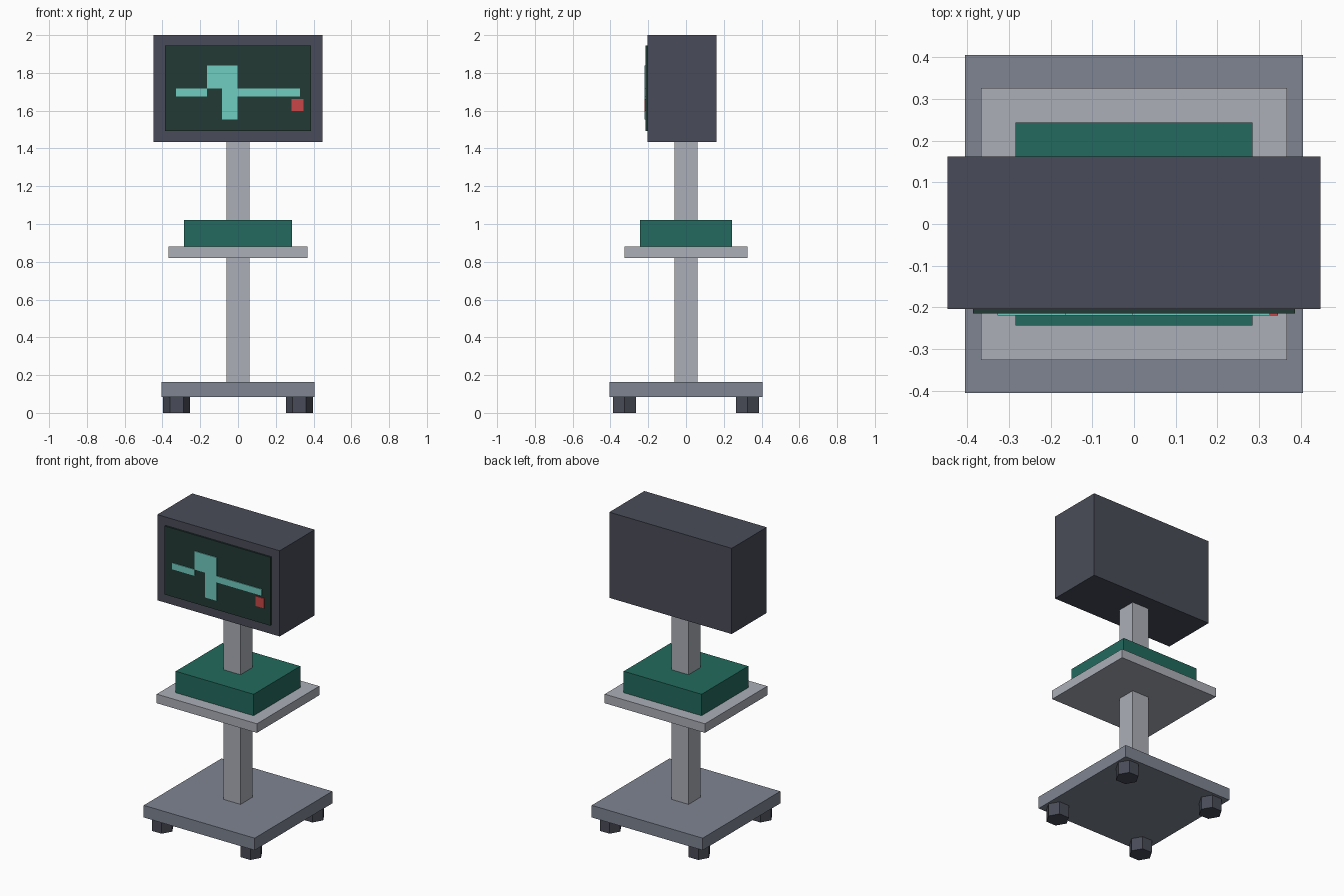
import bpy
import math

if "Cube" in bpy.data.objects:
    bpy.data.objects.remove(bpy.data.objects["Cube"])


def material(name, r, g, b):
    """Flat material from 0-255 sRGB values."""
    def lin(c):
        c /= 255
        return c / 12.92 if c <= 0.04045 else ((c + 0.055) / 1.055) ** 2.4
    m = bpy.data.materials.new(name)
    m.diffuse_color = (lin(r), lin(g), lin(b), 1)
    m.use_nodes = True
    m.node_tree.nodes["Principled BSDF"].inputs["Base Color"].default_value = m.diffuse_color
    return m


DARK = material("dark grey", 73, 76, 88)
SCREEN = material("dark green glass", 35, 58, 52)
TRACE = material("mint", 112, 204, 193)
RED = material("red", 202, 70, 72)
GREEN = material("teal green", 34, 106, 94)
LIGHT = material("light grey", 172, 175, 184)
BASE = material("blue grey", 126, 133, 146)


def finish(name, mat):
    ob = bpy.context.object
    ob.name = name
    ob.data.name = name
    ob.data.materials.append(mat)
    return ob


def box(name, x, y, z, mat):
    """Box spanning the given (min, max) ranges."""
    bpy.ops.mesh.primitive_cube_add(size=1)
    ob = finish(name, mat)
    for v in ob.data.vertices:
        v.co = [r[0] if c < 0 else r[1] for c, r in zip(v.co, (x, y, z))]
    return ob


# Hexagonal feet under the corners
for sx, side in ((-1, "left"), (1, "right")):
    for sy, end in ((-1, "front"), (1, "back")):
        bpy.ops.mesh.primitive_cylinder_add(
            vertices=6, radius=0.071, depth=0.084,
            location=(sx * 0.325, sy * 0.325, 0.042),
            rotation=(0, 0, math.pi / 6))
        finish(f"{end}_{side}_caster", DARK)

# Stand
box("base_plate", (-0.406, 0.406), (-0.406, 0.406), (0.084, 0.164), BASE)
box("post", (-0.062, 0.062), (-0.062, 0.062), (0.164, 1.45), LIGHT)
box("shelf", (-0.367, 0.367), (-0.326, 0.326), (0.82, 0.88), LIGHT)
box("equipment_box", (-0.285, 0.285), (-0.244, 0.244), (0.88, 1.022), GREEN)

# Monitor
box("monitor_case", (-0.448, 0.448), (-0.204, 0.162), (1.433, 2.0), DARK)
box("screen", (-0.387, 0.387), (-0.215, -0.203), (1.492, 1.945), SCREEN)

# Pulse trace and warning light, thin plates on the screen
for name, x, z, mat in (
        ("trace_left", (-0.328, -0.165), (1.676, 1.718), TRACE),
        ("trace_peak", (-0.165, -0.002), (1.718, 1.84), TRACE),
        ("trace_dip", (-0.086, -0.002), (1.554, 1.718), TRACE),
        ("trace_right", (-0.002, 0.327), (1.676, 1.718), TRACE),
        ("warning_light", (0.283, 0.346), (1.597, 1.662), RED)):
    box(name, x, (-0.22, -0.214), z, mat)
